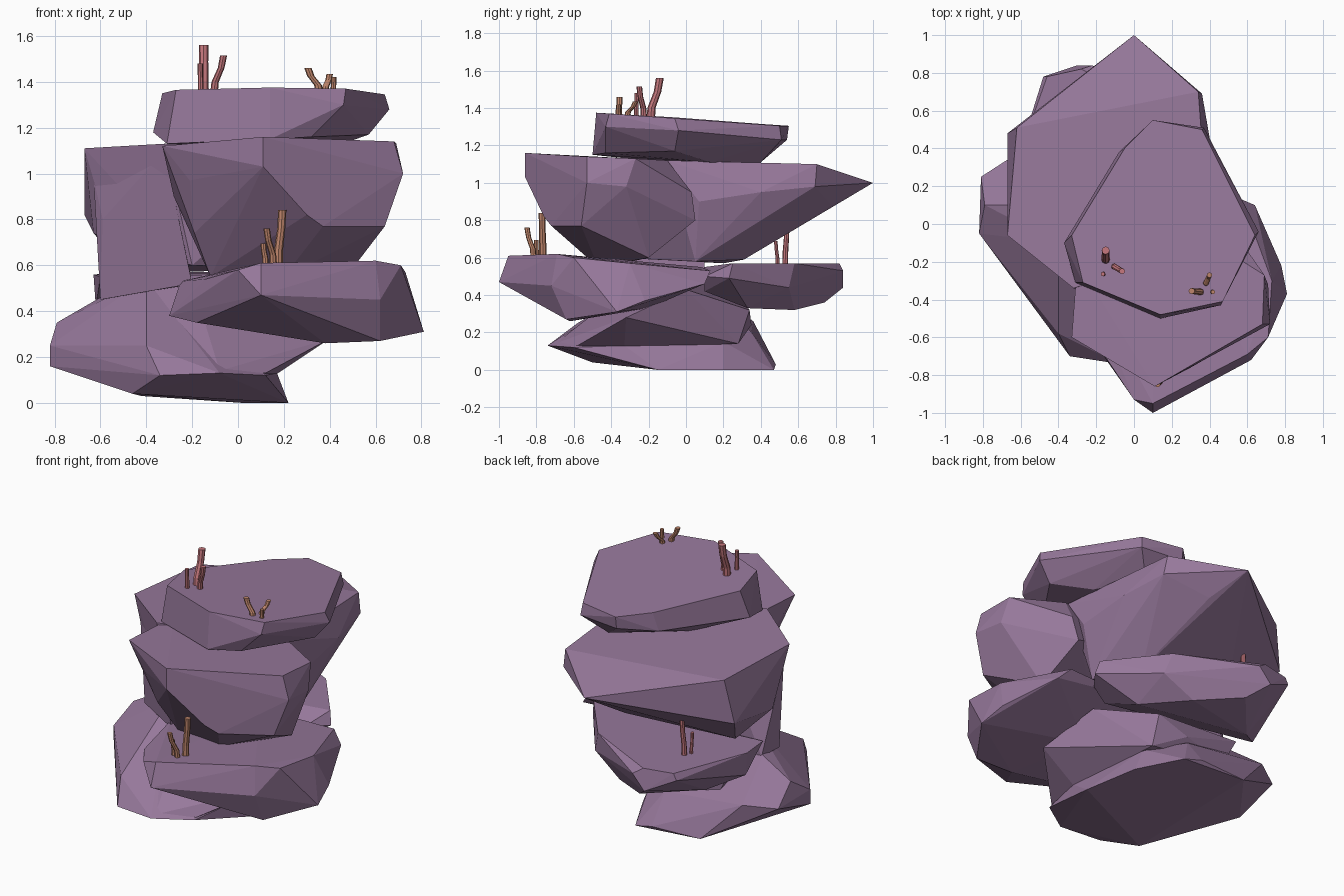
import bpy, bmesh, math
from mathutils import Vector


def material(name, rgb):
    m = bpy.data.materials.new(name)
    m.diffuse_color = (*rgb, 1)
    return m


ROCK = material("purple_rock", (0.31, 0.19, 0.33))
PINK = material("pink_coral", (0.57, 0.19, 0.21))
ORANGE = material("orange_coral", (0.53, 0.24, 0.15))


def finish(bm, name, mat):
    bmesh.ops.recalc_face_normals(bm, faces=bm.faces)
    me = bpy.data.meshes.new(name)
    bm.to_mesh(me)
    bm.free()
    me.materials.append(mat)
    ob = bpy.data.objects.new(name, me)
    bpy.context.collection.objects.link(ob)
    return ob


def rock(name, corners):
    """Faceted boulder: convex hull of its corner points."""
    bm = bmesh.new()
    for c in corners:
        bm.verts.new(c)
    bmesh.ops.convex_hull(bm, input=bm.verts[:])
    loose = [v for v in bm.verts if not v.link_faces]
    bmesh.ops.delete(bm, geom=loose, context='VERTS')
    bmesh.ops.dissolve_limit(bm, angle_limit=math.radians(3),
                             verts=bm.verts[:], edges=bm.edges[:])
    return finish(bm, name, ROCK)


def branch(name, base, tip, r, mat, sides=8):
    """Bent, slightly tapering tube; it leans most in its middle part."""
    base, tip = Vector(base), Vector(tip)
    bm = bmesh.new()
    rings = []
    for t, lean, k in ((-0.1, 0, 1.05), (0.25, 0.12, 1), (0.65, 0.75, 0.92), (1, 1, 0.95)):
        c = base + Vector(((tip.x - base.x) * lean, (tip.y - base.y) * lean,
                           (tip.z - base.z) * t))
        rings.append([bm.verts.new(c + Vector((math.cos(a), math.sin(a), 0)) * r * k)
                      for a in (2 * math.pi * i / sides for i in range(sides))])
    for lo, hi in zip(rings, rings[1:]):
        for i in range(sides):
            j = (i + 1) % sides
            bm.faces.new((lo[i], lo[j], hi[j], hi[i]))
    bm.faces.new(rings[0])
    bm.faces.new(rings[-1])
    return finish(bm, name, mat)


# Bottom boulder: wide foot with a ledge, and the neck above it
rock("base_foot_rock", [
    (-0.46, -0.5, 0.04), (0.22, -0.15, 0), (0.16, 0.2, 0), (0.02, 0.47, 0), (-0.42, 0.46, 0.03),
    (-0.34, -0.7, 0.12), (-0.08, -0.74, 0.13), (0.12, -0.6, 0.12), (-0.1, 0.48, 0.03),
    (-0.82, -0.05, 0.16), (-0.82, -0.05, 0.25), (-0.81, 0.25, 0.24), (-0.64, 0.36, 0.26),
    (-0.4, -0.58, 0.25), (-0.79, 0.1, 0.35), (-0.6, 0.1, 0.46), (-0.4, -0.1, 0.54),
    (0.17, -0.33, 0.13), (0.1, 0.2, 0.15), (-0.1, 0.35, 0.2)])
rock("base_neck_rock", [
    (-0.34, -0.62, 0.14), (-0.08, -0.7, 0.14), (0.12, -0.58, 0.13), (0.16, -0.33, 0.12),
    (0.1, 0.28, 0.14), (-0.4, 0.3, 0.2), (-0.4, -0.1, 0.54), (-0.2, -0.2, 0.53),
    (0.4, -0.32, 0.28), (0.3, 0, 0.43), (0.1, 0.34, 0.32), (-0.1, 0.35, 0.24),
    (-0.5, 0.3, 0.38)])

# Front shelf
rock("front_shelf_rock", [
    (0.1, -0.95, 0.61), (0.6, -0.69, 0.62), (0.71, -0.6, 0.6), (0.73, -0.3, 0.57),
    (0.57, 0.13, 0.53), (0.1, 0.08, 0.55), (-0.25, -0.3, 0.53), (-0.14, -0.72, 0.54),
    (0, -0.93, 0.58), (0.1, -1.0, 0.47), (0.62, -0.72, 0.45), (0.81, -0.37, 0.31),
    (0.78, -0.22, 0.37), (0.64, 0.1, 0.46), (0.62, -0.64, 0.27), (0.38, -0.62, 0.26),
    (0.62, -0.67, 0.34), (-0.3, -0.5, 0.38), (-0.18, -0.62, 0.35), (0.2, -0.2, 0.33)])

# Back shelf
rock("back_shelf_rock", [
    (-0.46, 0.78, 0.57), (-0.28, 0.82, 0.57), (0.2, 0.58, 0.57), (0.46, 0.25, 0.57),
    (0.38, 0.1, 0.5), (-0.6, 0.1, 0.55), (-0.63, 0.3, 0.56), (-0.48, 0.78, 0.53),
    (-0.3, 0.84, 0.44), (-0.22, 0.84, 0.53), (0.24, 0.55, 0.44), (0.48, 0.23, 0.49),
    (-0.2, 0.74, 0.36), (0.05, 0.58, 0.32), (0.25, 0.33, 0.33), (0.3, 0.1, 0.42),
    (-0.45, 0.45, 0.34), (-0.62, 0.3, 0.42)])

# Middle wedge, overhanging the back, with a leg at its front left
rock("middle_back_rock", [
    (-0.67, -0.06, 1.11), (-0.32, -0.34, 1.13), (0.4, -0.1, 1.12), (0.36, 0.5, 1.1),
    (0.34, 0.7, 1.1), (0, 1.0, 1.0), (-0.62, 0.51, 1.09), (-0.67, 0.48, 0.82),
    (0.36, 0.69, 0.98), (0.41, 0.4, 0.95), (0.43, 0.07, 0.9), (0.1, 0.78, 0.88),
    (0.2, 0.31, 0.59), (0.35, 0.05, 0.58), (-0.48, 0.2, 0.57), (-0.63, 0.05, 0.74),
    (-0.55, -0.08, 0.7), (-0.2, -0.36, 0.6)])
rock("middle_leg_rock", [
    (-0.63, -0.06, 0.98), (-0.32, -0.33, 1.1), (-0.59, -0.1, 0.8), (-0.6, -0.06, 0.45),
    (-0.59, 0.1, 0.45), (-0.2, -0.37, 0.52), (-0.25, 0.1, 0.5), (-0.3, 0.1, 1.05)])

# Middle front boulder
rock("middle_front_rock", [
    (-0.33, -0.6, 1.12), (0.11, -0.86, 1.16), (0.68, -0.53, 1.14), (0.69, -0.27, 1.13),
    (0.42, -0.1, 1.12), (-0.3, -0.2, 1.12), (0.11, -0.86, 1.03), (-0.21, -0.62, 0.97),
    (-0.28, -0.4, 0.9), (-0.19, -0.52, 0.74), (0.3, -0.76, 0.82), (0.37, -0.72, 0.77),
    (0.64, -0.56, 0.77), (0.72, -0.53, 1.0), (0.71, -0.32, 0.98), (0.48, 0.03, 0.95),
    (0.45, 0.05, 0.8), (0.51, -0.2, 0.6), (0.2, -0.47, 0.55), (-0.12, -0.42, 0.55)])

# Top slab
rock("top_rock", [
    (0.64, -0.06, 1.345), (0.47, -0.41, 1.37), (0.14, -0.48, 1.375), (-0.27, -0.31, 1.365),
    (-0.33, -0.06, 1.35), (-0.05, 0.4, 1.315), (0.1, 0.55, 1.305), (0.36, 0.5, 1.305),
    (0.66, -0.04, 1.28), (0.57, -0.06, 1.17), (0.46, -0.43, 1.3), (0.32, -0.43, 1.16),
    (0.14, -0.5, 1.15), (-0.31, -0.31, 1.13), (-0.37, -0.1, 1.18), (-0.08, 0.38, 1.2),
    (0.1, 0.54, 1.23), (0.37, 0.51, 1.23), (0.25, 0.4, 1.11), (0.4, 0.13, 1.11),
    (-0.1, 0.1, 1.1)])

# Coral clumps: base, tip, radius for each branch
clumps = {
    "top_left_coral": (PINK, [
        ((-0.15, -0.19, 1.35), (-0.15, -0.14, 1.56), 0.022),
        ((-0.105, -0.225, 1.36), (-0.063, -0.25, 1.515), 0.016),
        ((-0.163, -0.265, 1.36), (-0.165, -0.265, 1.48), 0.012)]),
    "top_right_coral": (ORANGE, [
        ((0.355, -0.36, 1.36), (0.305, -0.355, 1.46), 0.017),
        ((0.38, -0.315, 1.36), (0.4, -0.27, 1.435), 0.015),
        ((0.416, -0.36, 1.36), (0.418, -0.36, 1.42), 0.012)]),
    "front_coral": (ORANGE, [
        ((0.175, -0.765, 0.61), (0.193, -0.77, 0.84), 0.019),
        ((0.155, -0.815, 0.61), (0.125, -0.85, 0.76), 0.015),
        ((0.12, -0.8, 0.61), (0.11, -0.8, 0.695), 0.013)]),
    "back_coral": (PINK, [
        ((-0.36, 0.53, 0.57), (-0.35, 0.54, 0.79), 0.015),
        ((-0.38, 0.49, 0.57), (-0.38, 0.48, 0.69), 0.01)]),
}
for name, (mat, stems) in clumps.items():
    for i, (base, tip, r) in enumerate(stems, 1):
        branch(f"{name}_branch_{i}", base, tip, r, mat)
